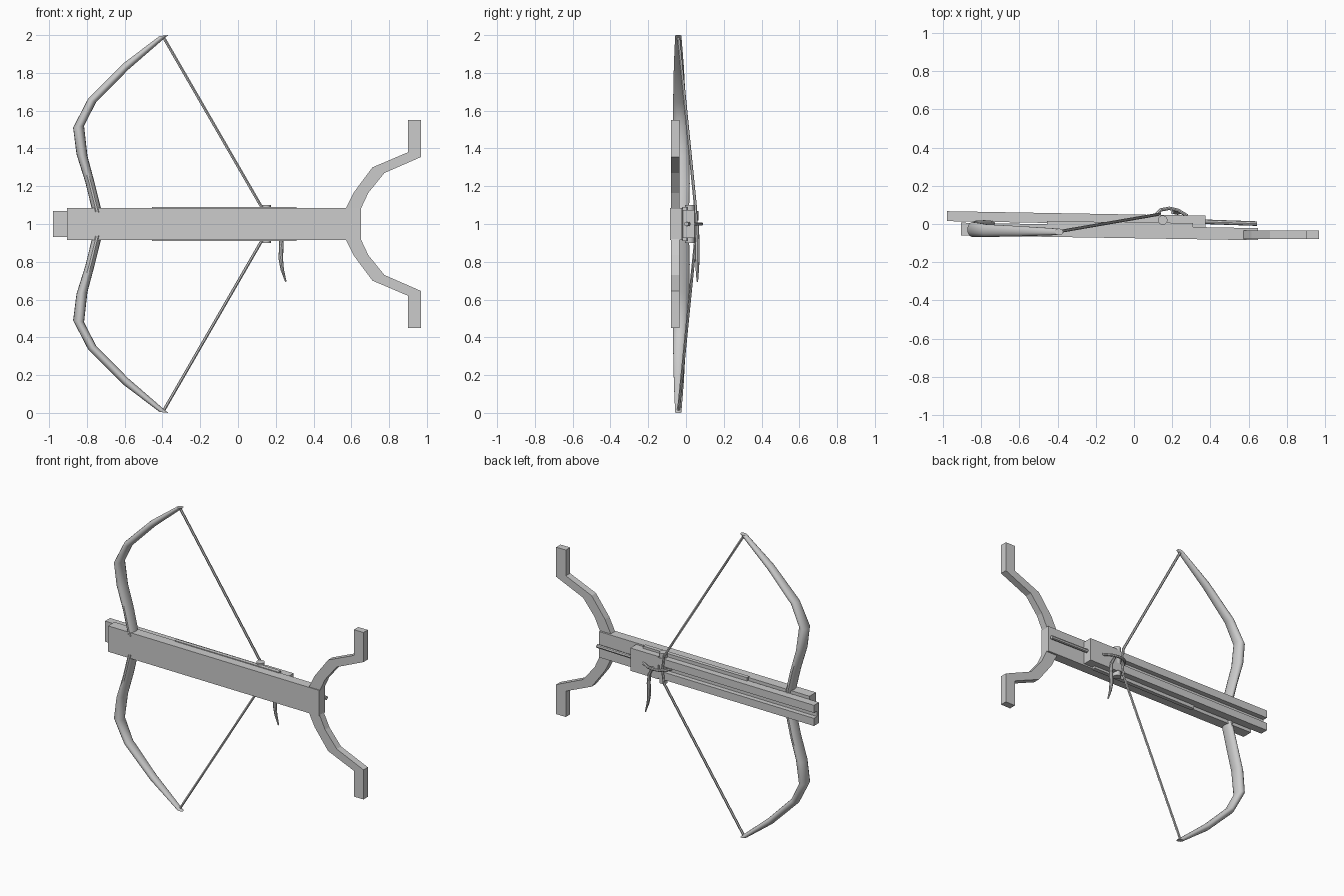
import bpy, bmesh, math
from mathutils import Vector

if "Cube" in bpy.data.objects:
    bpy.data.objects.remove(bpy.data.objects["Cube"])

grey = bpy.data.materials.new("plain grey")
grey.diffuse_color = (0.6, 0.6, 0.6, 1)
grey.use_nodes = True
grey.node_tree.nodes["Principled BSDF"].inputs["Base Color"].default_value = grey.diffuse_color


def finish(name, bm, smooth=False):
    bmesh.ops.recalc_face_normals(bm, faces=bm.faces)
    me = bpy.data.meshes.new(name)
    bm.to_mesh(me)
    bm.free()
    me.materials.append(grey)
    ob = bpy.data.objects.new(name, me)
    bpy.context.collection.objects.link(ob)
    if smooth:
        bpy.ops.object.select_all(action='DESELECT')
        ob.select_set(True)
        bpy.context.view_layer.objects.active = ob
        bpy.ops.object.shade_smooth_by_angle(angle=math.radians(40))
    return ob


def prism(name, pts, axis, lo, hi):
    """Extrude an outline along z (outline in x, y) or y (outline in x, z)."""
    bm = bmesh.new()
    to3 = (lambda a, b, c: (a, b, c)) if axis == 'z' else (lambda a, b, c: (a, c, b))
    face = bm.faces.new([bm.verts.new(to3(a, b, lo)) for a, b in pts])
    ext = bmesh.ops.extrude_face_region(bm, geom=[face])
    vs = [v for v in ext['geom'] if isinstance(v, bmesh.types.BMVert)]
    bmesh.ops.translate(bm, verts=vs, vec=to3(0, 0, hi - lo))
    return finish(name, bm)


def bar(name, x0, lo0, hi0, x1, lo1, hi1, z0, z1):
    """Long bar whose depth range shifts from one end to the other."""
    return prism(name, [(x0, lo0), (x1, lo1), (x1, hi1), (x0, hi0)], 'z', z0, z1)


def loft(name, rings):
    bm = bmesh.new()
    loops = [[bm.verts.new(p) for p in ring] for ring in rings]
    n = len(loops[0])
    for a, b in zip(loops, loops[1:]):
        for i in range(n):
            bm.faces.new((a[i], a[(i + 1) % n], b[(i + 1) % n], b[i]))
    bm.faces.new(loops[0])
    bm.faces.new(loops[-1])
    return finish(name, bm, True)


def tube(name, pts, radii, sides=8):
    pts = [Vector(p) for p in pts]
    if not isinstance(radii, (list, tuple)):
        radii = [radii] * len(pts)
    rings, u = [], None
    for i, p in enumerate(pts):
        t = (pts[min(i + 1, len(pts) - 1)] - pts[max(i - 1, 0)]).normalized()
        u = u or t.orthogonal()
        u = (u - t * u.dot(t)).normalized()
        w = t.cross(u)
        rings.append([p + radii[i] * (u * math.cos(k * math.tau / sides) + w * math.sin(k * math.tau / sides))
                      for k in range(sides)])
    return loft(name, rings)


# stock
bar("stock", -0.905, -0.06, 0.007, 0.65, -0.085, -0.022, 0.915, 1.085)
# side plates between the stock and the track
bar("side_plate", -0.455, -0.01, 0.015, 0.31, -0.022, 0.005, 0.91, 1.09)

# grooved track: floor and two raised rails
bar("track_floor", -0.98, 0.015, 0.035, 0.20, -0.006, 0.015, 0.932, 1.068)
for side, z0, z1 in (("lower", 0.932, 0.982), ("upper", 1.018, 1.068)):
    bar("track_rail_" + side, -0.98, 0.015, 0.067, 0.20, -0.006, 0.046, z0, z1)

# lock housing and rear rod
bar("lock_housing", 0.17, -0.018, 0.047, 0.375, -0.023, 0.044, 0.925, 1.075)
tube("rear_rod", [(0.36, 0.012, 1), (0.645, 0.002, 1)], 0.012)

# string catch pin, with thicker end caps
tube("catch_pin", [(0.15, 0.02, 0.9), (0.15, 0.02, 1.1)], 0.025, 12)

# curved hook over the lock
tube("lock_hook", [(0.09, 0.0, 1), (0.11, 0.045, 1), (0.14, 0.074, 1), (0.185, 0.082, 1),
                   (0.23, 0.072, 1), (0.28, 0.042, 1)], 0.009)
# trigger lever
tube("trigger", [(0.20, 0.06, 1.0), (0.225, 0.06, 0.95), (0.23, 0.06, 0.89), (0.226, 0.06, 0.82),
                 (0.234, 0.06, 0.76), (0.253, 0.06, 0.695)],
     [0.008, 0.01, 0.012, 0.012, 0.009, 0.004])

# bow limbs: outer x, z, inner x, z, depth centre, half depth
LIMB = [(-0.770, 1.065, -0.720, 1.060, -0.025, 0.042),
        (-0.808, 1.220, -0.757, 1.210, -0.023, 0.044),
        (-0.855, 1.370, -0.797, 1.360, -0.025, 0.043),
        (-0.873, 1.510, -0.815, 1.520, -0.029, 0.040),
        (-0.793, 1.665, -0.752, 1.643, -0.035, 0.034),
        (-0.605, 1.852, -0.580, 1.818, -0.038, 0.027),
        (-0.415, 1.995, -0.370, 2.000, -0.041, 0.017)]
# fork stand outline in x, z
FORK = [(0.57, 1.08), (0.615, 1.17), (0.712, 1.30), (0.90, 1.38), (0.90, 1.55),
        (0.97, 1.55), (0.97, 1.355), (0.775, 1.27), (0.69, 1.165), (0.65, 1.08)]

for side, s in (("upper", 1), ("lower", -1)):
    rings = []
    for x0, z0, x1, z1, yc, ry in LIMB:
        ring = []
        for k in range(14):
            a = k * math.tau / 14
            f = 0.5 + 0.5 * math.cos(a)
            ring.append((x0 + (x1 - x0) * f, yc + ry * math.sin(a), 1 + s * (z0 + (z1 - z0) * f - 1)))
        rings.append(ring)
    loft("bow_limb_" + side, rings)
    prism("fork_stand_" + side, [(x, 1 + s * (z - 1)) for x, z in FORK], 'y', -0.079, -0.034)

# bow string
tube("bow_string", [(-0.395, -0.04, 1.99), (0.125, 0.05, 1.09), (0.135, 0.054, 1.0),
                    (0.125, 0.05, 0.91), (-0.395, -0.04, 0.01)], 0.008, 6)
